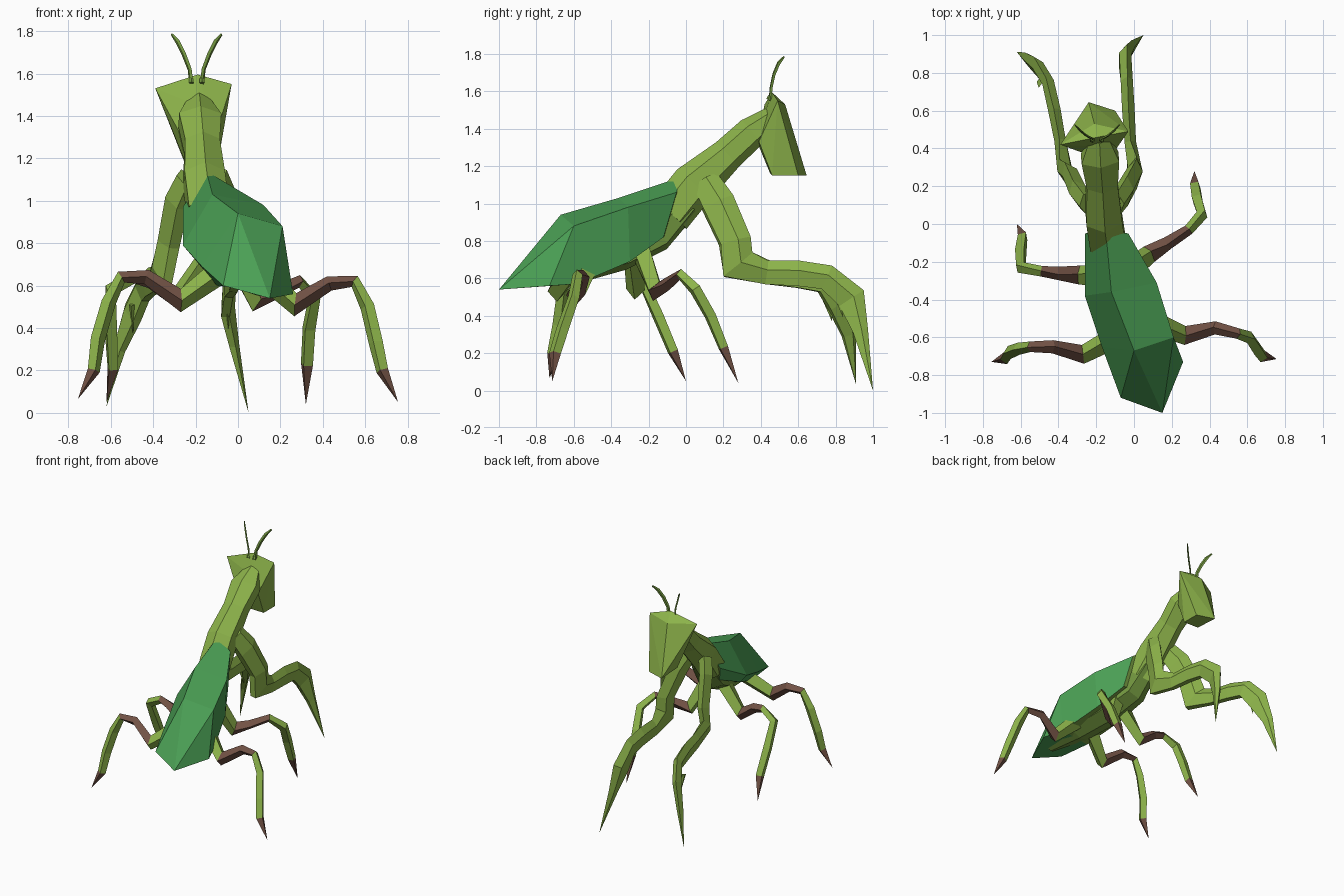
import bpy, bmesh, math
from mathutils import Vector

if "Cube" in bpy.data.objects:
    bpy.data.objects.remove(bpy.data.objects["Cube"])


def material(name, rgb):
    m = bpy.data.materials.new(name)
    m.diffuse_color = (*rgb, 1)
    m.use_nodes = True
    m.node_tree.nodes["Principled BSDF"].inputs["Base Color"].default_value = m.diffuse_color
    return m


LEAF = material("leaf_green", (0.27, 0.46, 0.07))
OLIVE = material("olive_green", (0.17, 0.31, 0.05))
WING = material("wing_green", (0.07, 0.35, 0.09))
BROWN = material("bark_brown", (0.17, 0.085, 0.06))
MATS = [LEAF, OLIVE, WING, BROWN]


def finish(name, bm):
    bmesh.ops.recalc_face_normals(bm, faces=bm.faces)
    mesh = bpy.data.meshes.new(name)
    bm.to_mesh(mesh)
    bm.free()
    for m in MATS:
        mesh.materials.append(m)
    ob = bpy.data.objects.new(name, mesh)
    bpy.context.collection.objects.link(ob)
    return ob


def limb(name, path, sizes, colours, sides=5, spin=90):
    """Flat-faced tube along path; sizes are (half width, half depth)."""
    pts = [Vector(p) for p in path]
    run = pts[-1] - pts[0]
    hint = Vector((run.y, -run.x, 0)).normalized()
    bm = bmesh.new()
    rings = []
    for i, (p, (w, d)) in enumerate(zip(pts, sizes)):
        if w == 0:
            rings.append([bm.verts.new(p)] * sides)
            continue
        a = (p - pts[i - 1]).normalized() if i else Vector()
        b = (pts[i + 1] - p).normalized() if i < len(pts) - 1 else Vector()
        t = (a + b).normalized()
        side = (hint - t * hint.dot(t)).normalized()
        up = side.cross(t)
        ring = []
        for k in range(sides):
            ang = math.radians(spin) + math.tau * k / sides
            ring.append(bm.verts.new(p + side * w * math.cos(ang) + up * d * math.sin(ang)))
        rings.append(ring)
    for i in range(len(rings) - 1):
        r, s = rings[i], rings[i + 1]
        for k in range(sides):
            j = (k + 1) % sides
            f = bm.faces.new(list(dict.fromkeys((r[k], r[j], s[j], s[k]))))
            f.material_index = colours[min(i, len(colours) - 1)]
    for r in (rings[0], rings[-1]):
        if len(set(r)) > 2:
            bm.faces.new(r).material_index = colours[0]
    return finish(name, bm)


# Wing case: rings of ridge, right shoulder, right hem, left hem, left shoulder
rings = [
    [(-.15, -.03, 1.14), (-.03, -.05, 1.06), (.00, -.12, .82), (-.22, -.10, .85), (-.26, -.05, .97)],
    [(-.12, -.36, 1.03), (.12, -.31, .98), (.10, -.30, .69), (-.20, -.38, .72), (-.26, -.38, .79)],
    [(0, -.67, .94), (.21, -.60, .88), (.20, -.58, .57), (-.10, -.66, .60), (-.17, -.65, .69)],
]
bm = bmesh.new()
rv = [[bm.verts.new(p) for p in r] for r in rings]
for a, b in zip(rv, rv[1:]):
    for k in range(5):
        j = (k + 1) % 5
        f = bm.faces.new((a[k], a[j], b[j], b[k]))
        f.material_index = 1 if k == 2 else 2
tail, right, left = [bm.verts.new(p) for p in ((.15, -1, .54), (.26, -.73, .56), (-.07, -.92, .60))]
ridge, ru, rl, ll, lu = rv[2]
for f in ((ridge, ru, tail), (ru, right, tail), (ru, rl, right), (ridge, tail, left),
          (ridge, left, lu), (lu, left, ll), (rl, ll, left, tail), (rl, tail, right)):
    bm.faces.new(f).material_index = 2
bm.faces.new(rv[0]).material_index = 1
finish("wing_case", bm)

# Belly under the wing case
limb("belly", [(-.14, 0, 1.0), (-.12, -.15, .82), (-.05, -.35, .72), (.04, -.6, .64), (.1, -.85, .58)],
     [(.08, .08), (.11, .08), (.13, .08), (.12, .07), (.04, .03)], [1], 6)

# Thorax and neck
limb("thorax", [(-.14, -.09, .94), (-.16, .04, 1.10), (-.17, .22, 1.26), (-.18, .35, 1.38), (-.185, .46, 1.46)],
     [(.11, .12), (.11, .12), (.095, .09), (.115, .085), (.06, .06)], [0], 6)

# Shield-shaped head, wide at the eyes and tapering to the chin
bm = bmesh.new()
for p in ((-.19, .46, 1.595), (-.39, .42, 1.53), (-.03, .49, 1.55), (-.21, .53, 1.53),
          (-.24, .645, 1.15), (-.10, .60, 1.15), (-.10, .46, 1.15), (-.24, .45, 1.16),
          (-.28, .38, 1.33), (-.10, .39, 1.33), (-.19, .41, 1.45)):
    bm.verts.new(p)
hull = bmesh.ops.convex_hull(bm, input=bm.verts)
bmesh.ops.delete(bm, geom=[v for v in bm.verts if not v.link_faces], context='VERTS')
finish("head", bm)

# Antennae, with a small socket at each root
for side, s in (("left", -1), ("right", 1)):
    path = [(-.195 + s * dx, y, z) for dx, y, z in
            ((.025, .45, 1.55), (.033, .455, 1.62), (.06, .47, 1.69), (.09, .495, 1.75), (.118, .525, 1.785))]
    limb("antenna_" + side, path, [(.006, .013), (.006, .012), (.006, .013), (.006, .013), (.003, .006)], [1], 4)
    limb("socket_" + side, [(-.195 + s * .025, .44, 1.555), (-.195 + s * .025, .45, 1.575)],
         [(.012, .012)] * 2, [1], 5)

# Grasping front arms, each with a spur beside the claw
arm_sizes = [(.05, .08), (.05, .095), (.045, .09), (.04, .11), (.032, .07), (.035, .075),
             (.034, .075), (.034, .085), (.025, .045), (0, 0)]
arms = {
    "right": [(-.10, .10, 1.12), (-.05, .17, 1.0), (0, .26, .80), (0, .27, .67), (-.02, .43, .625),
              (-.03, .60, .62), (-.04, .75, .60), (-.05, .88, .49), (-.02, .93, .32), (.05, 1, 0)],
    "left": [(-.24, .10, 1.10), (-.29, .16, 1.0), (-.33, .25, .80), (-.36, .27, .67), (-.39, .44, .625),
             (-.42, .60, .61), (-.45, .74, .58), (-.50, .82, .47), (-.56, .87, .30), (-.62, .91, .03)],
}
for side, path in arms.items():
    limb("front_arm_" + side, path, arm_sizes, [0], 5)
    x, y, z = path[7]
    limb("arm_spur_" + side, [(x, y - .07, z + .04), (x + .005, y - .04, z - .1)],
         [(.015, .03), (0, 0)], [0], 4)

# Walking legs: green hip, brown thigh, green shin, brown foot
leg_sizes = [(.06, .06), (.05, .055), (.035, .035), (.028, .03), (.032, .035),
             (.035, .035), (.033, .03), (0, 0)]
legs = {
    "middle_leg_right": [(-.02, -.24, .74), (.08, -.16, .53), (.18, -.10, .57), (.29, -.03, .62),
                         (.36, .05, .54), (.335, .13, .40), (.325, .20, .23), (.32, .28, .04)],
    "middle_leg_left": [(-.13, -.28, .74), (-.29, -.27, .54), (-.41, -.26, .62), (-.49, -.25, .64),
                        (-.60, -.23, .58), (-.60, -.15, .40), (-.59, -.07, .21), (-.62, 0, .05)],
    "rear_leg_right": [(.10, -.52, .67), (.27, -.59, .51), (.43, -.55, .61), (.55, -.58, .62),
                       (.61, -.60, .50), (.65, -.66, .33), (.68, -.70, .20), (.755, -.715, .05)],
    "rear_leg_left": [(-.08, -.59, .67), (-.27, -.69, .53), (-.43, -.65, .64), (-.55, -.65, .64),
                      (-.61, -.66, .52), (-.66, -.68, .35), (-.68, -.71, .20), (-.755, -.73, .065)],
}
for name, path in legs.items():
    limb(name, path, leg_sizes, [0, 3, 3, 0, 0, 0, 3], 4)
